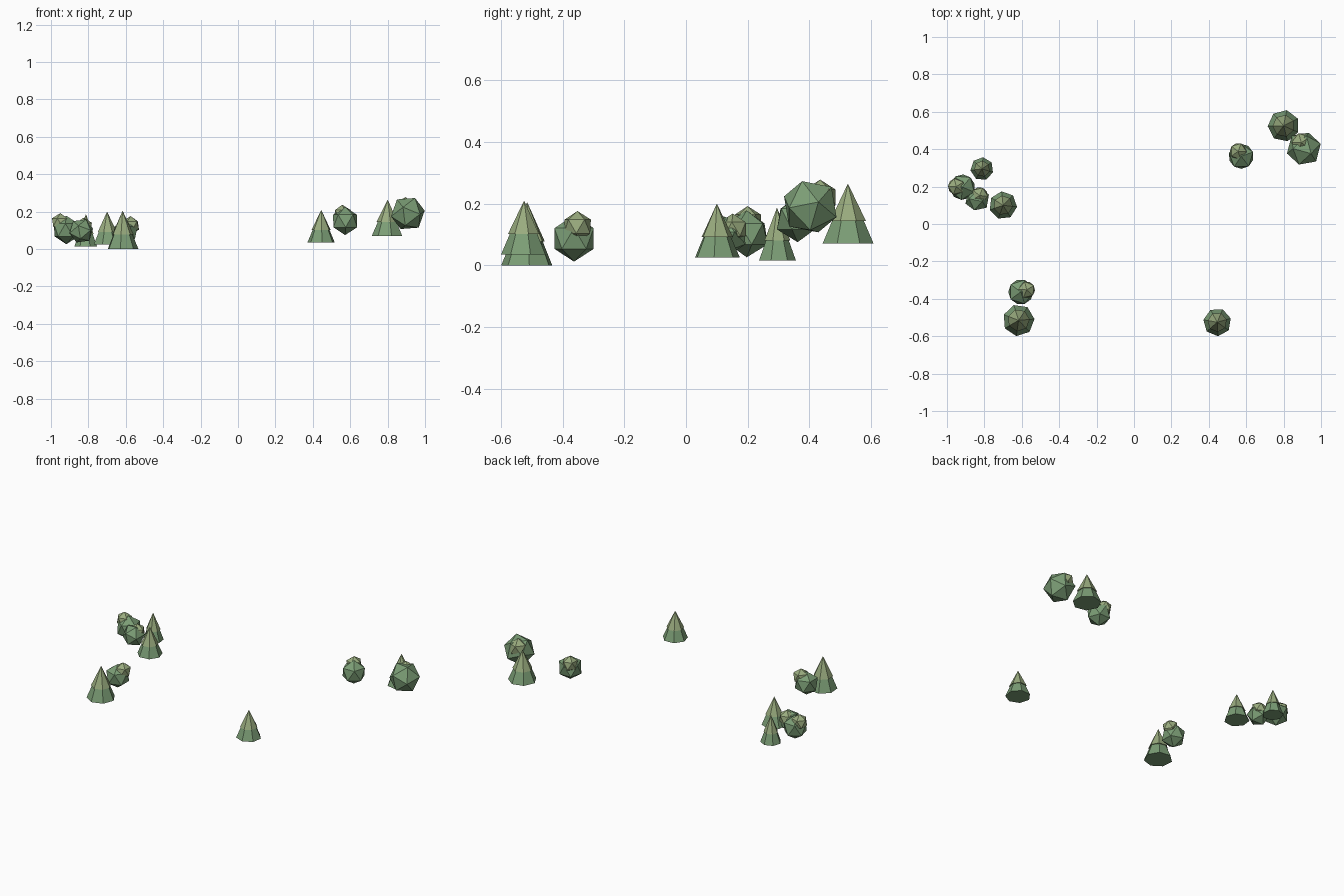
import bpy
import bmesh
import math
from mathutils import Matrix, Euler

if "Cube" in bpy.data.objects:
    bpy.data.objects.remove(bpy.data.objects["Cube"])


def make_material(name, color):
    m = bpy.data.materials.new(name)
    m.diffuse_color = (*color, 1)
    m.use_nodes = True
    m.node_tree.nodes["Principled BSDF"].inputs["Base Color"].default_value = m.diffuse_color
    return m


dark = make_material("dark_leaf", (0.20, 0.34, 0.18))
light = make_material("light_leaf", (0.32, 0.41, 0.21))


def add_object(name, bm, mat):
    mesh = bpy.data.meshes.new(name)
    bm.to_mesh(mesh)
    bm.free()
    mesh.materials.append(mat)
    ob = bpy.data.objects.new(name, mesh)
    bpy.context.collection.objects.link(ob)
    return ob


def tier(name, x, y, z, r1, r2, h, turn, mat):
    bm = bmesh.new()
    bmesh.ops.create_cone(bm, cap_ends=True, segments=7, radius1=r1, radius2=r2,
                          depth=h, matrix=Matrix.Translation((0, 0, h / 2)))
    bmesh.ops.remove_doubles(bm, verts=bm.verts, dist=1e-5)
    ob = add_object(name, bm, mat)
    ob.location = (x, y, z)
    ob.rotation_euler.z = turn


def blob(name, loc, r, rot, mat):
    bm = bmesh.new()
    bmesh.ops.create_icosphere(bm, subdivisions=1, radius=r)
    ob = add_object(name, bm, mat)
    ob.location = loc
    ob.rotation_euler = Euler([math.radians(a) for a in rot])


# Conifers: flared lower tier with a pointed upper tier (x, y, base z, radius, height)
conifers = [
    (0.80, 0.525, 0.07, 0.085, 0.195),
    (0.445, -0.525, 0.035, 0.075, 0.175),
    (-0.617, -0.515, 0.0, 0.085, 0.205),
    (-0.70, 0.10, 0.025, 0.075, 0.175),
    (-0.813, 0.295, 0.015, 0.062, 0.172),
]
for i, (x, y, z, r, h) in enumerate(conifers, 1):
    tier(f"conifer_{i}_lower", x, y, z, r, r * 0.45, h * 0.55, i * 0.7, dark)
    tier(f"conifer_{i}_upper", x, y, z + h * 0.38, r * 0.70, 0, h * 0.62, i * 0.7, light)

# Round crowns: large faceted ball with a smaller one on its shoulder
# (ball centre, radius, rotation, small centre, small radius)
crowns = [
    ((0.908, 0.403, 0.190), 0.095, (37.4, 0, -90), (0.895, 0.435, 0.220), 0.058),
    ((0.573, 0.362, 0.150), 0.075, (0, 0, 20), (0.557, 0.388, 0.187), 0.050),
    ((-0.918, 0.197, 0.102), 0.076, (0, 0, 50), (-0.950, 0.200, 0.142), 0.050),
    ((-0.838, 0.133, 0.097), 0.068, (20, 15, 30), (-0.826, 0.152, 0.118), 0.050),
    ((-0.605, -0.363, 0.087), 0.075, (0, 0, 0), (-0.574, -0.352, 0.126), 0.050),
]
for i, (c, r, rot, c2, r2) in enumerate(crowns, 1):
    blob(f"round_crown_{i}_main", c, r, rot, dark)
    blob(f"round_crown_{i}_side", c2, r2, (0, 0, 35 * i), light)
